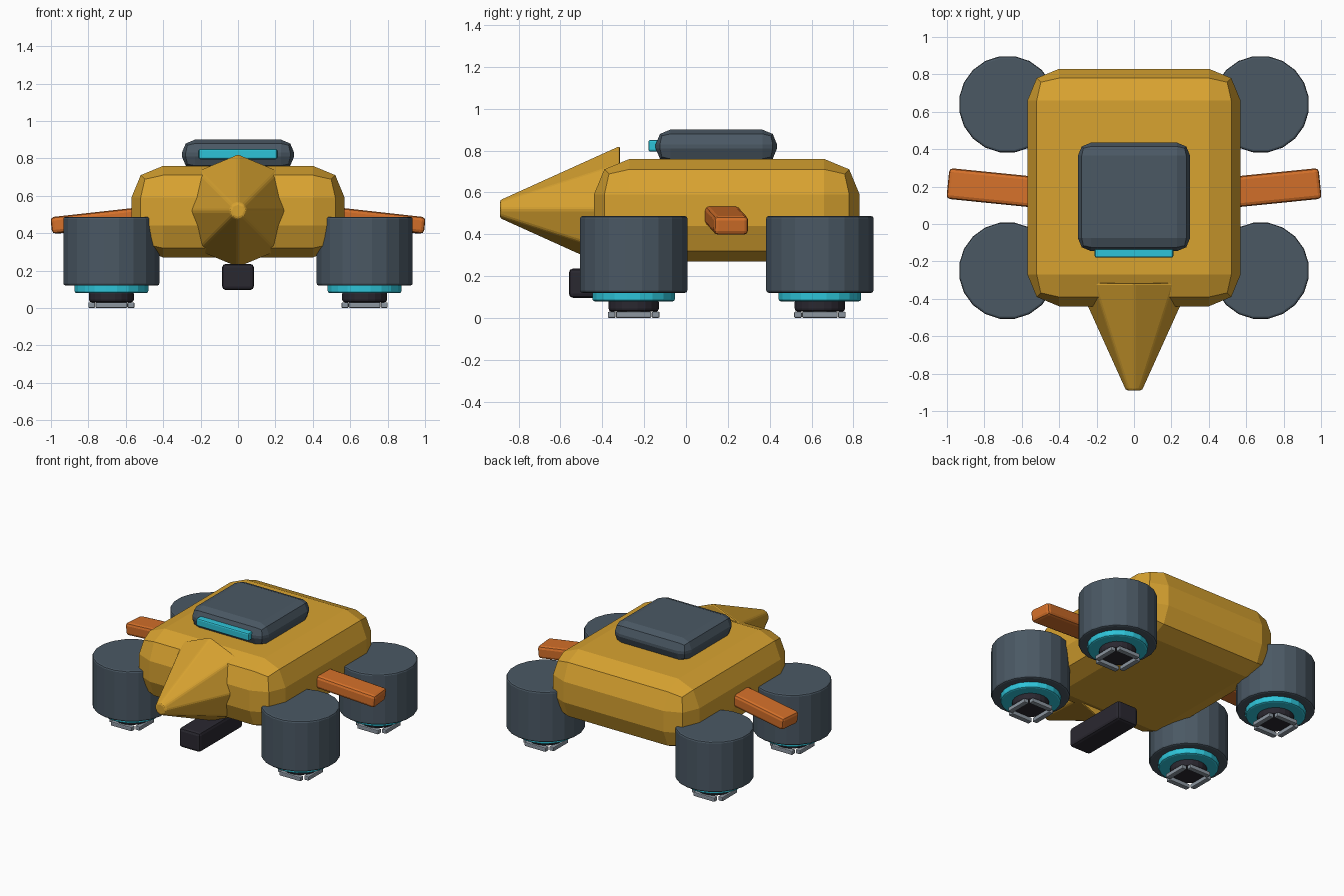
import bpy
import math

cube = bpy.data.objects.get("Cube")
if cube:
    bpy.data.objects.remove(cube, do_unlink=True)


def material(name, rgb):
    m = bpy.data.materials.new(name)
    m.use_nodes = True
    color = (*rgb, 1)
    m.diffuse_color = color
    m.node_tree.nodes["Principled BSDF"].inputs["Base Color"].default_value = color
    return m


YELLOW = material("amber_hull", (0.69, 0.366, 0.03))
SLATE = material("slate_blue", (0.069, 0.098, 0.127))
CYAN = material("glow_cyan", (0.027, 0.55, 0.69))
ORANGE = material("burnt_orange", (0.66, 0.162, 0.023))
DARK = material("charcoal", (0.023, 0.021, 0.03))
GREY = material("steel_grey", (0.262, 0.305, 0.352))


def finish(name, mat, bevel, segments):
    ob = bpy.context.object
    ob.name = name
    ob.data.materials.append(mat)
    mod = ob.modifiers.new("bevel", 'BEVEL')
    mod.width = bevel
    mod.segments = segments
    mod.limit_method = 'ANGLE'
    mod.angle_limit = math.radians(30)
    return ob


def box(name, center, size, mat, bevel=0.01, segments=2, rot=(0, 0, 0)):
    bpy.ops.mesh.primitive_cube_add(size=1, location=center, rotation=rot)
    ob = bpy.context.object
    ob.scale = size
    bpy.ops.object.transform_apply(location=False, rotation=False, scale=True)
    return finish(name, mat, bevel, segments)


def disc(name, x, y, bottom, top, radius, mat, bevel, sides=20):
    bpy.ops.mesh.primitive_cylinder_add(
        vertices=sides, radius=radius, depth=top - bottom,
        location=(x, y, (top + bottom) / 2), rotation=(0, 0, math.pi / sides))
    return finish(name, mat, bevel, 2)


# Hull, canopy and visor
box("hull", (0, 0.195, 0.515), (1.14, 1.27, 0.49), YELLOW, 0.17)
box("canopy", (0, 0.145, 0.82), (0.6, 0.58, 0.16), SLATE, 0.07)
box("visor", (0, -0.15, 0.823), (0.42, 0.06, 0.056), CYAN, 0.01)

# Tapered eight-sided nose
bpy.ops.mesh.primitive_cone_add(vertices=8, radius1=0.305, radius2=0.045, depth=0.575,
                                location=(0, -0.6025, 0.52),
                                rotation=(math.pi / 2, 0, 0))
finish("nose", YELLOW, 0.012, 2)

# Sensor slung under the nose
box("belly_sensor", (0, -0.31, 0.166), (0.17, 0.5, 0.14), DARK, 0.02)

for side, label in ((1, "left"), (-1, "right")):
    # Drooping side fin
    box(label + "_fin", (side * 0.745, 0.192, 0.468), (0.5, 0.165, 0.09), ORANGE, 0.02,
        rot=(0, side * 0.11, side * 0.1))
    for end, y in (("front", -0.25), ("rear", 0.64)):
        # Thruster pod with glowing ring, hub and foot frame
        x = side * 0.677
        tag = f"{end}_{label}_"
        disc(tag + "pod", x, y, 0.12, 0.487, 0.26, SLATE, 0.012)
        disc(tag + "glow_ring", x, y, 0.079, 0.13, 0.2, CYAN, 0.012)
        disc(tag + "hub", x, y, 0.03, 0.09, 0.122, DARK, 0.015)
        for s in (1, -1):
            box(f"{tag}foot_bar_x{s}", (x, y + s * 0.105, 0.015), (0.17, 0.037, 0.03), GREY, 0.006)
            box(f"{tag}foot_bar_y{s}", (x + s * 0.105, y, 0.015), (0.037, 0.17, 0.03), GREY, 0.006)
